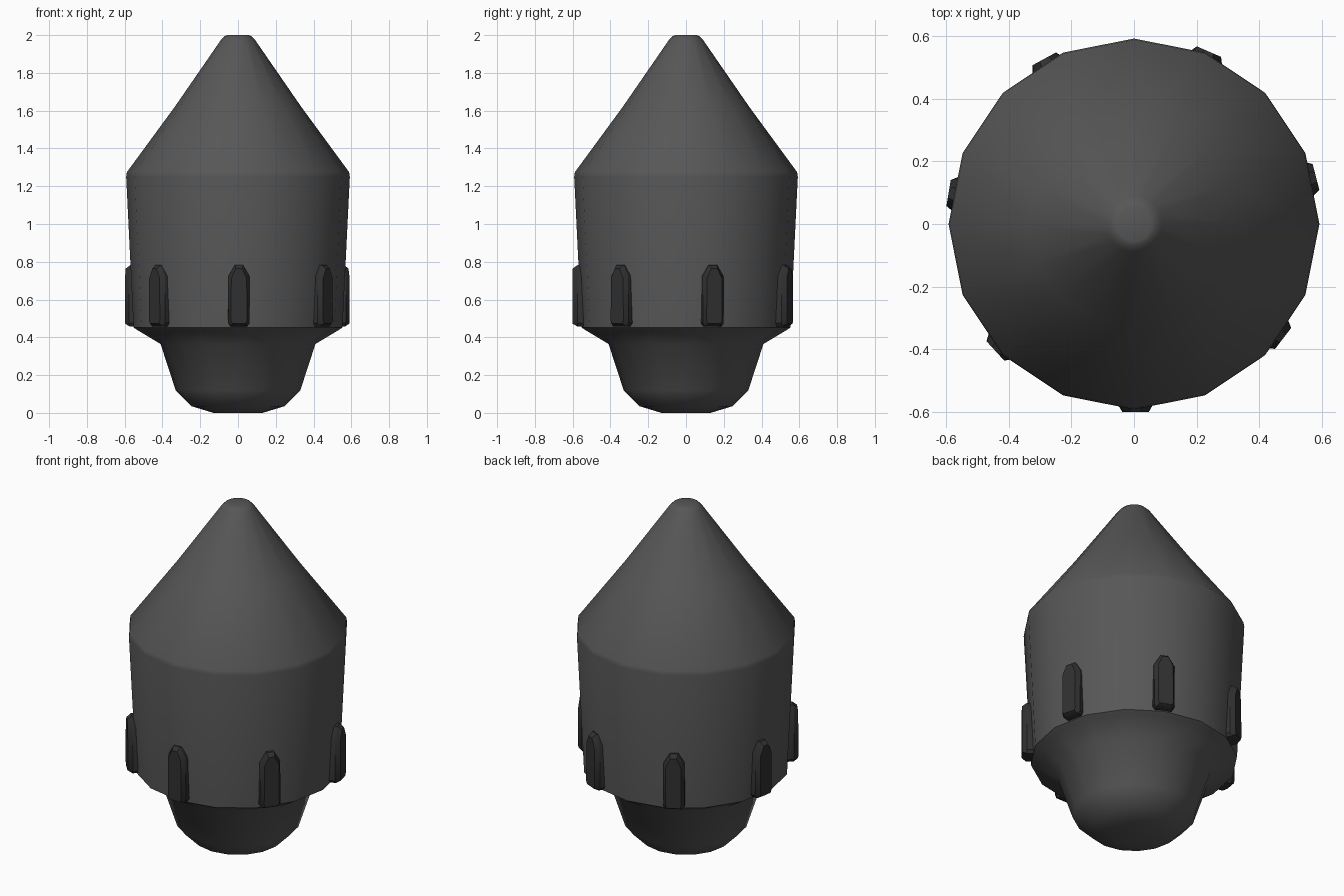
import bpy, bmesh, math
from mathutils import Matrix, Vector

if "Cube" in bpy.data.objects:
    bpy.data.objects.remove(bpy.data.objects["Cube"])


def material(name, v):
    m = bpy.data.materials.new(name)
    m.diffuse_color = (v, v, v, 1)
    m.use_nodes = True
    m.node_tree.nodes["Principled BSDF"].inputs["Base Color"].default_value = m.diffuse_color
    return m


def finish(bm, name, mat, angle):
    bmesh.ops.recalc_face_normals(bm, faces=bm.faces[:])
    me = bpy.data.meshes.new(name)
    bm.to_mesh(me)
    bm.free()
    ob = bpy.data.objects.new(name, me)
    bpy.context.collection.objects.link(ob)
    me.materials.append(mat)
    bpy.ops.object.select_all(action='DESELECT')
    ob.select_set(True)
    bpy.context.view_layer.objects.active = ob
    bpy.ops.object.shade_smooth_by_angle(angle=math.radians(angle))
    return ob


def lathe(name, profile, mat, sides=16, angle=32):
    bm = bmesh.new()
    rings = []
    for r, z in profile:
        rings.append([bm.verts.new((r * math.cos(2 * math.pi * i / sides),
                                    r * math.sin(2 * math.pi * i / sides), z))
                      for i in range(sides)])
    for a, b in zip(rings, rings[1:]):
        for i in range(sides):
            j = (i + 1) % sides
            bm.faces.new((a[i], a[j], b[j], b[i]))
    bm.faces.new(rings[0][::-1])
    bm.faces.new(rings[-1])
    return finish(bm, name, mat, angle)


def lug(name, degrees, mat):
    # pointed outline, extruded outwards with a chamfered outer face
    outline = [(-.057, .475), (-.045, .458), (.045, .458), (.057, .475),
               (.055, .725), (.022, .782), (-.022, .782), (-.055, .725)]
    cx, cz = 0, .60
    bm = bmesh.new()
    rings = []
    for radius, sx, sz in ((.48, 1, 1), (.575, 1, 1), (.600, .74, .90)):
        rings.append([bm.verts.new((cx + x * sx, -radius, cz + (z - cz) * sz))
                      for x, z in outline])
    n = len(outline)
    for a, b in zip(rings, rings[1:]):
        for i in range(n):
            j = (i + 1) % n
            bm.faces.new((a[i], a[j], b[j], b[i]))
    bm.faces.new(rings[0])
    bm.faces.new(rings[-1])
    bm.transform(Matrix.Rotation(math.radians(degrees), 4, 'Z'))
    return finish(bm, name, mat, 30)


body_grey = material("dark grey", .095)
lug_black = material("near black", .03)

# Shell: rounded tail, shoulder, flared barrel and conical nose
lathe("shell_body", [
    (.13, .0), (.245, .035), (.33, .12), (.41, .365), (.53, .437), (.553, .452),
    (.592, 1.25), (.588, 1.275), (.335, 1.62), (.09, 1.975), (.07, 1.995), (.055, 2.0)],
    body_grey, angle=50)

# Seven driving lugs, stepped 52 degrees
for k in range(7):
    lug(f"lug_{k + 1}", .5 + 52 * k, lug_black)
